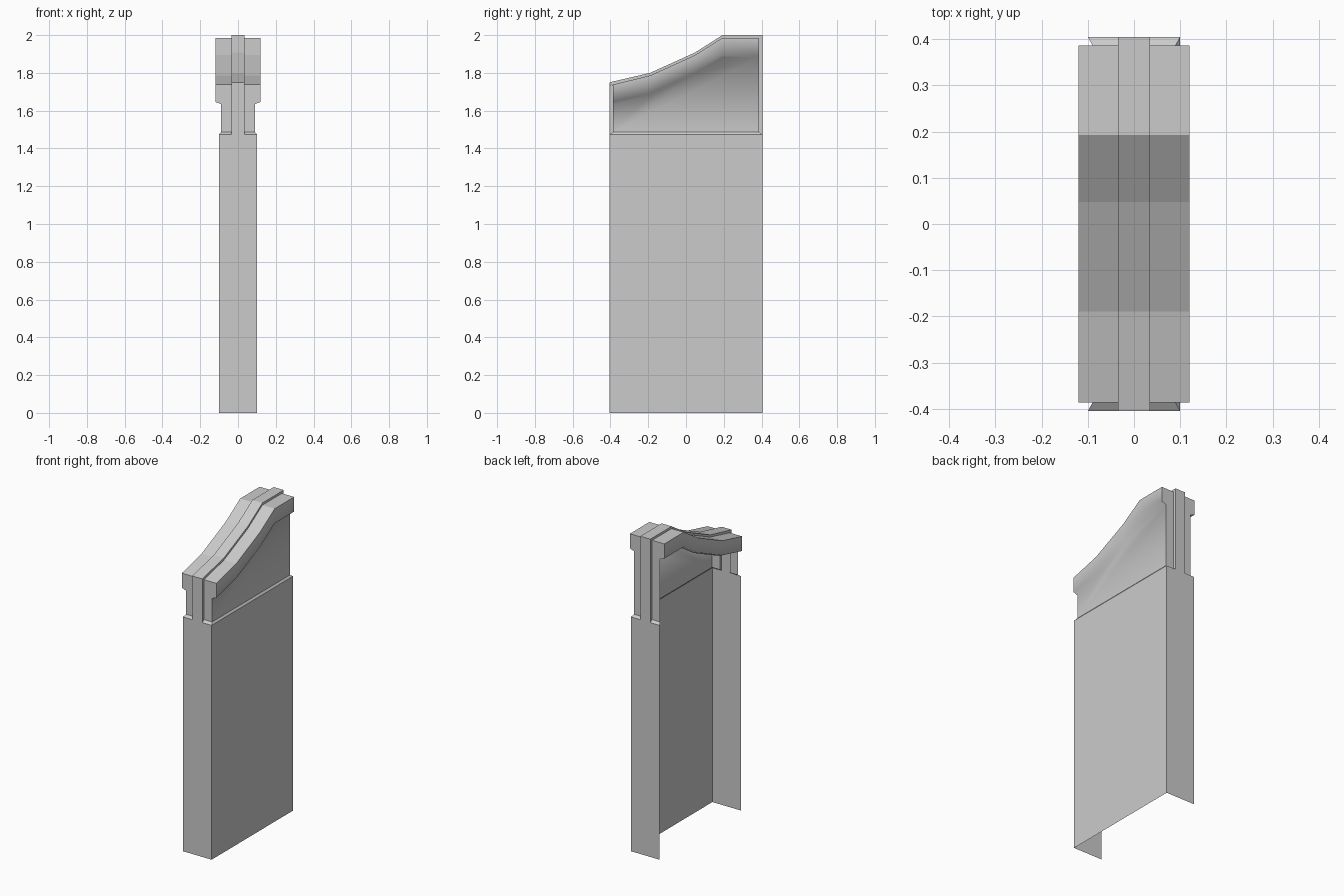
import bpy, bmesh
from mathutils import Vector

if "Cube" in bpy.data.objects:
    bpy.data.objects.remove(bpy.data.objects["Cube"])

W, D = 0.10, 0.405          # lower wall half width and half depth
STRIP = 0.035               # half width of the centre strip
NECK, CAP = 0.09, 0.12      # half widths of the upper panel and the coping
END = 0.387                 # half depth of the upper part
Z1, Z2 = 1.475, 1.487       # bottom and top of the ledge
TOP = [(-D, 1.75), (-0.19, 1.80), (0.048, 1.908), (0.193, 2.0), (D, 2.0)]


def face(bm, pts, out, smooth=False):
    """Add a face whose normal points along the outward hint."""
    f = bm.faces.new([bm.verts.new(p) for p in pts])
    f.normal_update()
    if f.normal.dot(Vector(out)) < 0:
        f.normal_flip()
    f.smooth = smooth


def finish(name, bm):
    bmesh.ops.remove_doubles(bm, verts=bm.verts, dist=0.0002)
    me = bpy.data.meshes.new(name)
    bm.to_mesh(me)
    bm.free()
    ob = bpy.data.objects.new(name, me)
    bpy.context.collection.objects.link(ob)
    return ob


# Lower wall: open underneath and on the left
bm = bmesh.new()
face(bm, [(W, -D, 0), (W, D, 0), (W, D, Z1), (W, -D, Z1)], (1, 0, 0))
for e in (-1, 1):
    y = e * D
    face(bm, [(-W, y, 0), (W, y, 0), (W, y, Z1), (-W, y, Z1)], (0, e, 0))
    # Sloped end ledges either side of the centre strip
    for s in (-1, 1):
        face(bm, [(s * STRIP, y, Z1), (s * W, y, Z1),
                  (s * NECK, e * END, Z2), (s * STRIP, e * END, Z2)], (0, 0, 1))
# Sloped ledge along the right side
face(bm, [(W, -D, Z1), (W, D, Z1), (NECK, END, Z2), (NECK, -END, Z2)], (0, 0, 1))
finish("lower_wall", bm)

# Centre strip: up the front, over the top and down the back
bm = bmesh.new()
for (ya, za), (yb, zb) in zip(TOP, TOP[1:]):
    face(bm, [(-STRIP, ya, za), (STRIP, ya, za), (STRIP, yb, zb), (-STRIP, yb, zb)], (0, 0, 1))
    for s in (-1, 1):
        x = s * STRIP
        face(bm, [(x, ya, za), (x, yb, zb), (x, yb, zb - 0.016), (x, ya, za - 0.016)], (s, 0, 0))
for e, zt in ((-1, TOP[0][1]), (1, TOP[-1][1])):
    y = e * D
    face(bm, [(-STRIP, y, Z1), (STRIP, y, Z1), (STRIP, y, zt), (-STRIP, y, zt)], (0, e, 0))
    for s in (-1, 1):
        x = s * STRIP
        face(bm, [(x, y, Z1), (x, y, zt - 0.016), (x, e * END, zt - 0.014),
                  (x, e * END, Z2)], (s, 0, 0))
finish("centre_strip", bm)

# Coping halves with end posts; only the right half has a panel below
side = [(-END, 1.738)] + [(y, z - 0.014) for y, z in TOP[1:4]] + [(END, 1.986)]
for s, name in ((-1, "left_coping"), (1, "right_coping")):
    bm = bmesh.new()
    a, n, c = s * STRIP, s * NECK, s * CAP
    H, U = 0.092, 0.103     # coping face height and drop to its underside
    for (ya, za), (yb, zb) in zip(side, side[1:]):
        face(bm, [(a, ya, za), (c, ya, za), (c, yb, zb), (a, yb, zb)], (0, 0, 1))
        face(bm, [(c, ya, za), (c, yb, zb), (c, yb, zb - H), (c, ya, za - H)], (s, 0, 0), True)
        face(bm, [(c, ya, za - H), (c, yb, zb - H), (n, yb, zb - U), (n, ya, za - U)],
             (0, 0, -1), True)
    for e, zt in ((-1, side[0][1]), (1, side[-1][1])):
        y = e * END
        face(bm, [(a, y, Z2), (n, y, Z2), (n, y, zt - U), (c, y, zt - H),
                  (c, y, zt), (a, y, zt)], (0, e, 0))
    if s > 0:
        face(bm, [(n, y, z - U) for y, z in side] + [(n, END, Z2), (n, -END, Z2)],
             (1, 0, 0), True)
    finish(name, bm)
